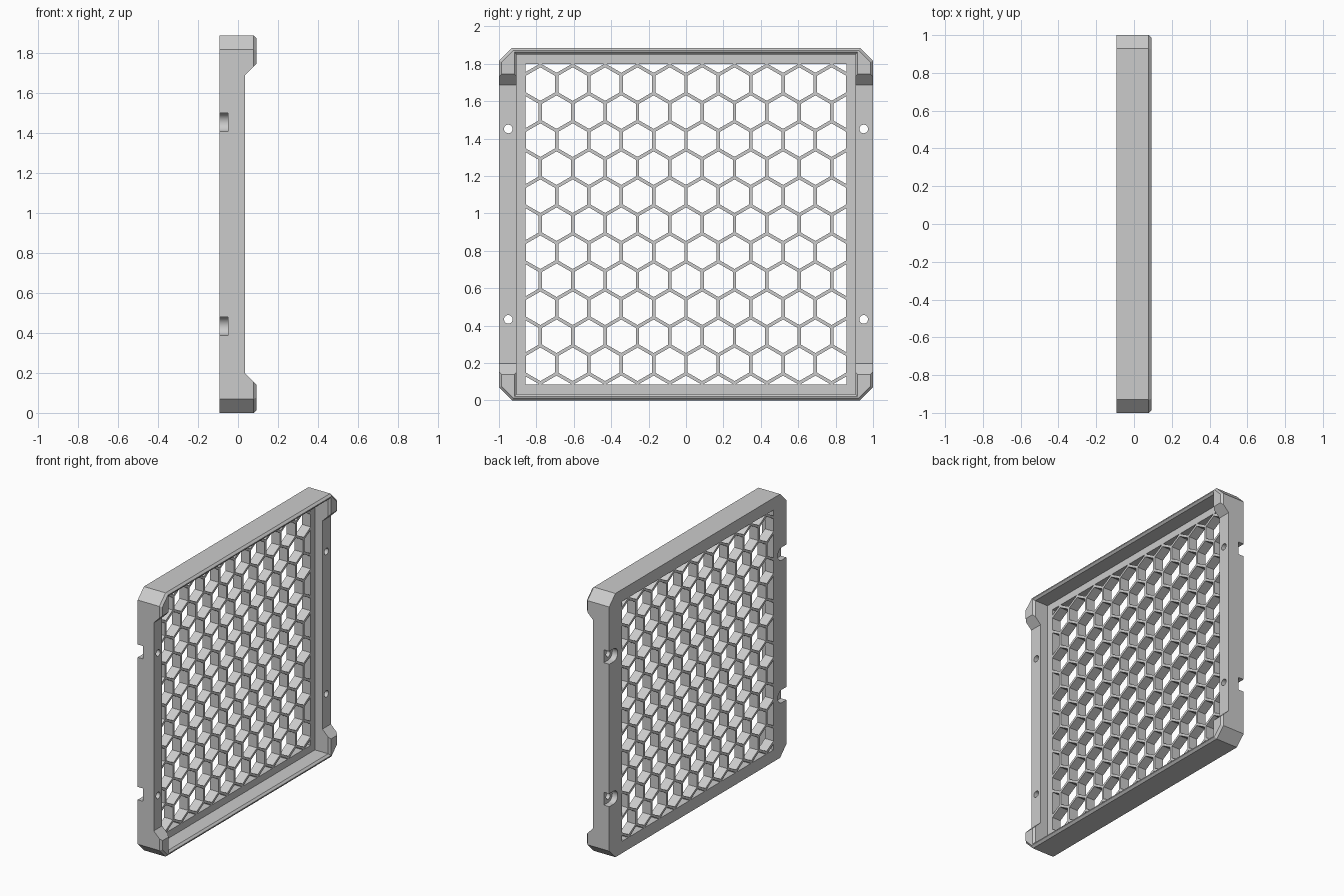
import bpy
import math

cube = bpy.data.objects.get("Cube")
if cube:
    bpy.data.objects.remove(cube, do_unlink=True)

BACK, FRONT, POST, FLOOR = -0.093, 0.093, 0.034, -0.025
MID = 0.9425           # height of the panel centre
OPENING = 0.857        # half size of the square opening
PITCH, WALL = 0.173, 0.018

gray = bpy.data.materials.new("light_gray")
gray.use_nodes = True
color = (0.6, 0.6, 0.6, 1)
gray.diffuse_color = color
gray.node_tree.nodes["Principled BSDF"].inputs["Base Color"].default_value = color


def add_mesh(name, verts, faces):
    mesh = bpy.data.meshes.new(name)
    mesh.from_pydata(verts, [], faces)
    mesh.materials.append(gray)
    obj = bpy.data.objects.new(name, mesh)
    bpy.context.collection.objects.link(obj)
    return obj


def loft(name, rings):
    """Solid through a row of rings with equal point counts, ordered along +x."""
    n = len(rings[0])
    verts = [p for ring in rings for p in ring]
    faces = [tuple(reversed(range(n))), tuple(range(len(verts) - n, len(verts)))]
    for k in range(len(rings) - 1):
        for i in range(n):
            j = (i + 1) % n
            faces.append((k * n + i, k * n + j, (k + 1) * n + j, (k + 1) * n + i))
    return add_mesh(name, verts, faces)


def rect(x, half_y, half_z, y=0, z=MID):
    return [(x, y + a * half_y, z + b * half_z)
            for a, b in ((-1, -1), (1, -1), (1, 1), (-1, 1))]


def box(name, x0, x1, half_y, half_z, y=0, z=MID):
    return loft(name, [rect(x, half_y, half_z, y, z) for x in (x0, x1)])


def circle(x, radius, y, z, sides, start=0):
    angles = [start + math.tau * i / sides for i in range(sides)]
    return [(x, y + radius * math.cos(a), z + radius * math.sin(a)) for a in angles]


def octagon(x, inset):
    """Outline with clipped corners, moved inwards evenly by inset."""
    hy, hz = 1 - inset, MID - inset
    c = 0.07 - inset * (2 - math.sqrt(2))
    return [(x, y, MID + z) for y, z in (
        (-hy + c, -hz), (hy - c, -hz), (hy, -hz + c), (hy, hz - c),
        (hy - c, hz), (-hy + c, hz), (-hy, hz - c), (-hy, -hz + c))]


def cut(target, cutter):
    cutter.hide_render = True
    mod = target.modifiers.new("cut", "BOOLEAN")
    mod.operation = "DIFFERENCE"
    mod.solver = "EXACT"
    mod.object = cutter
    bpy.context.view_layer.objects.active = target
    bpy.ops.object.modifier_apply(modifier=mod.name)
    bpy.data.objects.remove(cutter, do_unlink=True)


# Outer frame with clipped corners and a chamfered front rim
frame = loft("frame", [octagon(BACK, 0), octagon(FRONT - 0.015, 0), octagon(FRONT, 0.014)])

# Front recess, flared at the rim
cut(frame, loft("recess_cutter", [
    rect(FLOOR, 0.905, 0.908), rect(FRONT - 0.014, 0.905, 0.908),
    rect(FRONT, 0.918, 0.921), rect(FRONT + 0.05, 0.918, 0.921)]))

# Opening for the grille
cut(frame, box("opening_cutter", BACK - 0.1, FRONT, OPENING, OPENING))

# Lowered side posts with sloped ends
rise = FRONT + 0.05 - POST
cut(frame, loft("post_cutter", [rect(POST, 1.2, 0.744), rect(POST + rise, 1.2, 0.744 + rise)]))

# Screw holes and the rounded side notches behind them
for side in (-1, 1):
    for z in (MID - 0.509, MID + 0.509):
        y = side * 0.95
        for name, r, x1 in (("hole_cutter", 0.023, FRONT), ("notch_cutter", 0.046, -0.05)):
            cut(frame, loft(name, [circle(x, r, y, z, 32) for x in (BACK - 0.1, x1)]))
        cut(frame, box("slot_cutter", BACK - 0.1, -0.05, 0.1, 0.046, side * 1.05, z))

# Honeycomb grille, ten whole cells across its top and bottom rows
grille = box("honeycomb_grille", BACK, FLOOR, OPENING + 0.002, OPENING + 0.002)
cell_radius = (PITCH - WALL) / math.sqrt(3)
row_pitch = PITCH * math.sqrt(3) / 2
verts, faces = [], []
for row in range(-6, 7):
    shift = 0.5 * (row % 2)
    for col in range(-6, 7):
        y, z = (col + shift) * PITCH, MID + row * row_pitch
        base = len(verts)
        verts += circle(BACK - 0.1, cell_radius, y, z, 6, math.pi / 6)
        verts += circle(FLOOR + 0.1, cell_radius, y, z, 6, math.pi / 6)
        faces.append([base + i for i in reversed(range(6))])
        faces.append([base + 6 + i for i in range(6)])
        for i in range(6):
            j = (i + 1) % 6
            faces.append([base + i, base + j, base + 6 + j, base + 6 + i])
cut(grille, add_mesh("cell_cutter", verts, faces))

# Smooth round holes, sharp edges elsewhere
for obj in (frame, grille):
    bpy.ops.object.select_all(action="DESELECT")
    obj.select_set(True)
    bpy.context.view_layer.objects.active = obj
    bpy.ops.object.shade_smooth_by_angle(angle=math.radians(25))
